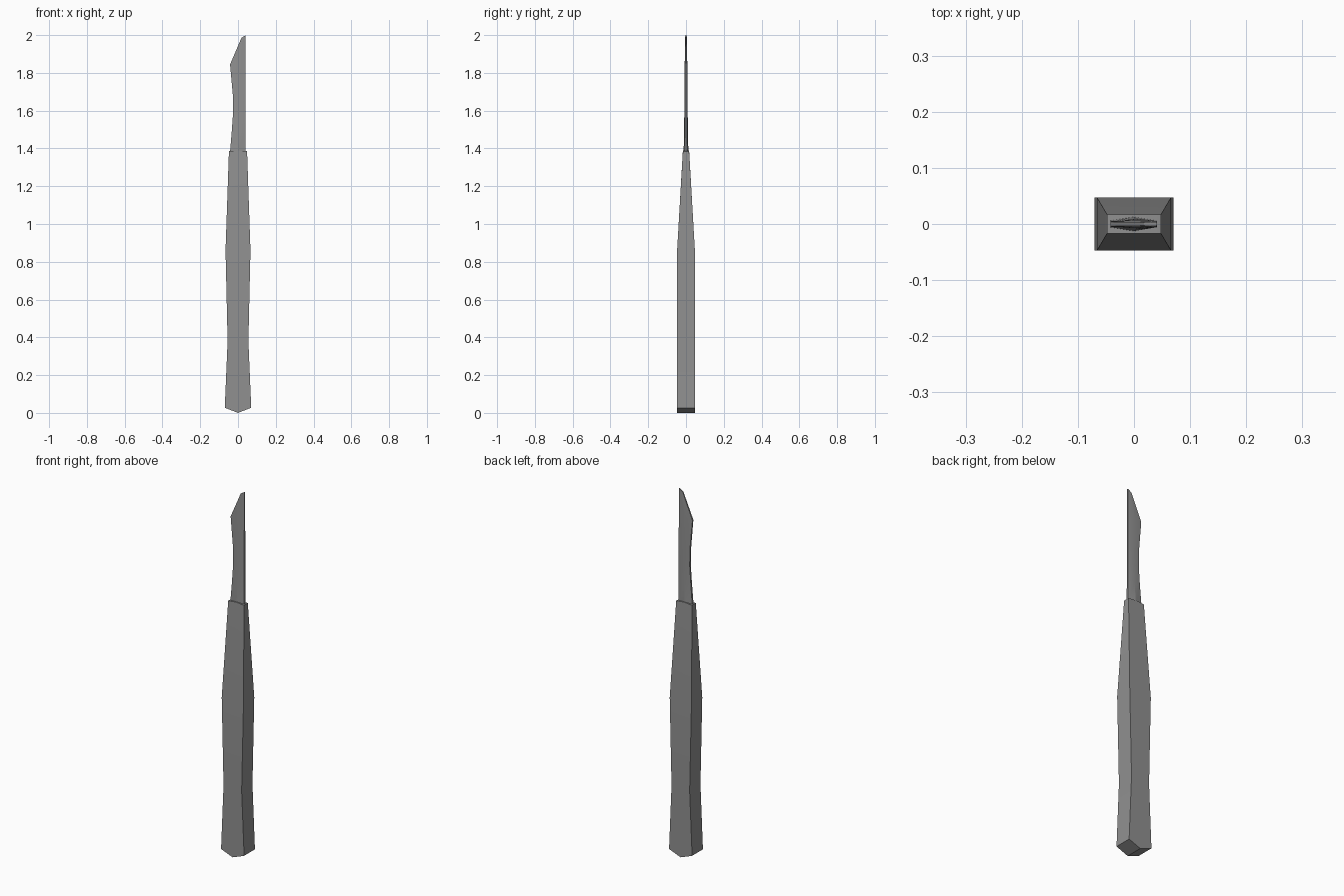
import bpy, bmesh
from math import radians

if "Cube" in bpy.data.objects:
    bpy.data.objects.remove(bpy.data.objects["Cube"])

dark = bpy.data.materials.new("dark_grey")
dark.diffuse_color = (0.28, 0.28, 0.28, 1)
dark.use_nodes = True
dark.node_tree.nodes["Principled BSDF"].inputs["Base Color"].default_value = dark.diffuse_color


def loft(name, rings):
    """Skin a list of six-point closed rings and cap both ends."""
    bm = bmesh.new()
    loops = [[bm.verts.new(p) for p in ring] for ring in rings]
    n = len(loops[0])
    for a, b in zip(loops, loops[1:]):
        for i in range(n):
            j = (i + 1) % n
            bm.faces.new((a[i], a[j], b[j], b[i]))
    # Split caps along the centre line so they may be ridged
    for ring in (loops[0], loops[-1]):
        bm.faces.new((ring[0], ring[1], ring[4], ring[5]))
        bm.faces.new((ring[1], ring[2], ring[3], ring[4]))
    bmesh.ops.recalc_face_normals(bm, faces=bm.faces)
    mesh = bpy.data.meshes.new(name)
    bm.to_mesh(mesh)
    bm.free()
    mesh.materials.append(dark)
    obj = bpy.data.objects.new(name, mesh)
    bpy.context.collection.objects.link(obj)
    bpy.ops.object.select_all(action='DESELECT')
    obj.select_set(True)
    bpy.context.view_layer.objects.active = obj
    bpy.ops.object.shade_smooth_by_angle(angle=radians(15))
    return obj


def section(left, right, mid_z, edge_y, mid_y):
    """Six-point section between two edge points (x, z)."""
    mx = (left[0] + right[0]) / 2
    return [(left[0], -edge_y, left[1]), (mx, -mid_y, mid_z),
            (right[0], -edge_y, right[1]), (right[0], edge_y, right[1]),
            (mx, mid_y, mid_z), (left[0], edge_y, left[1])]


# Handle: side z, centre z, half width, half depth
handle = [(0.027, 0.0, 0.07, 0.047), (0.38, 0.38, 0.055, 0.047),
          (0.86, 0.86, 0.066, 0.047), (1.385, 1.39, 0.048, 0.0165)]
loft("handle", [section((-w, z), (w, z), c, d, d) for z, c, w, d in handle])

# Blade: cutting edge x and z, spine z, edge and centre half thickness
blade = [(-0.043, 1.37, 1.37, 0.006, 0.013), (-0.033, 1.49, 1.49, 0.005, 0.010),
         (-0.026, 1.59, 1.59, 0.005, 0.009), (-0.027, 1.68, 1.68, 0.005, 0.008),
         (-0.042, 1.845, 1.845, 0.004, 0.007), (0.018, 1.985, 2.0, 0.003, 0.004)]
loft("blade", [section((x, z), (0.041, s), (z + s) / 2, e, m)
               for x, z, s, e, m in blade])
